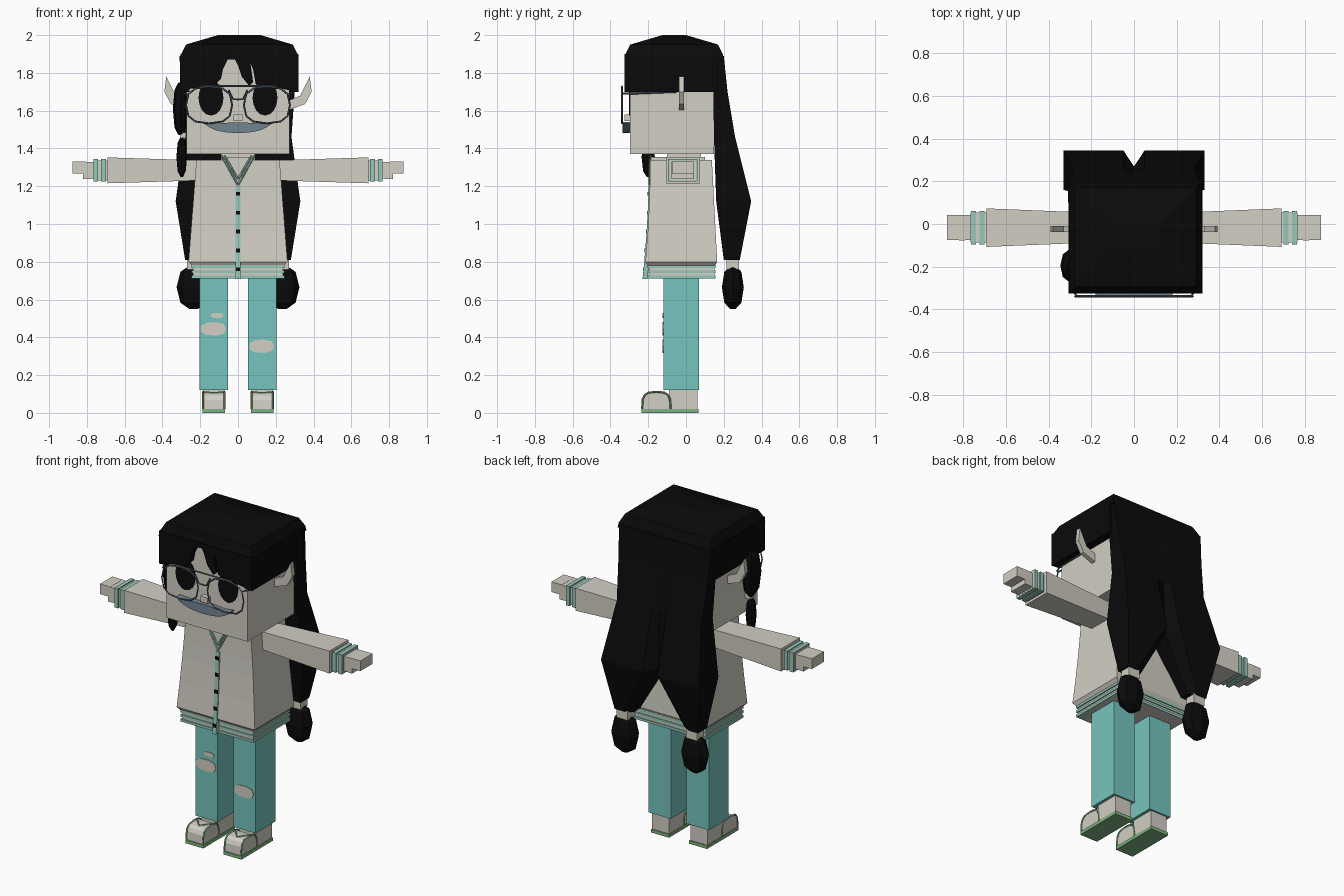
import bpy, bmesh
from math import sin, cos, pi, tau, copysign

cube = bpy.data.objects.get("Cube")
if cube:
    bpy.data.objects.remove(cube, do_unlink=True)


def material(name, *rgb):
    mat = bpy.data.materials.new(name)
    mat.use_nodes = True
    mat.diffuse_color = (*rgb, 1)
    shader = mat.node_tree.nodes["Principled BSDF"]
    shader.inputs["Base Color"].default_value = (*rgb, 1)
    return mat


pale = material("pale skin and cloth", .64, .62, .55)
black = material("black", .003, .003, .003)
teal = material("teal denim", .18, .56, .51)
mint = material("mint trim", .3, .58, .48)
green = material("sandal green", .22, .45, .22)
slate = material("slate moustache", .17, .23, .28)
metal = material("dark spectacle metal", .09, .12, .16)


def add_object(name, data, mat):
    data.materials.append(mat)
    obj = bpy.data.objects.new(name, data)
    bpy.context.collection.objects.link(obj)


def loft(name, mat, rings):
    """Skin a solid through closed rings of points."""
    bm = bmesh.new()
    loops = [[bm.verts.new(point) for point in ring] for ring in rings]
    for lower, upper in zip(loops, loops[1:]):
        for i in range(len(lower)):
            bm.faces.new((lower[i - 1], lower[i], upper[i], upper[i - 1]))
    bm.faces.new(loops[0])
    bm.faces.new(loops[-1])
    bmesh.ops.recalc_face_normals(bm, faces=bm.faces)
    mesh = bpy.data.meshes.new(name)
    bm.to_mesh(mesh)
    bm.free()
    add_object(name, mesh, mat)


def level_ring(z, left, right, front, back):
    return [(left, front, z), (right, front, z), (right, back, z), (left, back, z)]


def upright_ring(x, front, back, low, high):
    return [(x, front, low), (x, back, low), (x, back, high), (x, front, high)]


def box(name, mat, x, half, front, back, low, high):
    loft(name, mat, [level_ring(z, x - half, x + half, front, back) for z in (low, high)])


def plate(name, mat, outline, front, back):
    loft(name, mat, [[(x, y, z) for x, z in outline] for y in (front, back)])


def spindle(name, mat, center, radii):
    """Closed lock of hair, widest in the middle."""
    x, y, z = center
    rx, ry, rz = radii
    rings = []
    for i in range(5):
        swell = .25 + .75 * sin(pi * i / 4)
        height = z + rz * cos(pi * i / 4)
        rings.append([(u, v, height) for u, v in oval(x, y, rx * swell, ry * swell, 8)])
    loft(name, mat, rings)


def tube(name, mat, points, radius=.005, closed=False):
    curve = bpy.data.curves.new(name, "CURVE")
    curve.dimensions = "3D"
    curve.bevel_depth = radius
    curve.bevel_resolution = 0
    curve.use_fill_caps = True
    spline = curve.splines.new("POLY")
    spline.points.add(len(points) - 1)
    for target, point in zip(spline.points, points):
        target.co = (*point, 1)
    spline.use_cyclic_u = closed
    add_object(name, curve, mat)


def soft(value, power):
    return copysign(abs(value) ** power, value)


def oval(x, y, rx, ry, sides=16, power=1):
    """Ellipse points; a power below one squares off the corners."""
    turns = [tau * i / sides for i in range(sides)]
    return [(x + rx * soft(cos(a), power), y + ry * soft(sin(a), power)) for a in turns]


# Head, neck and nose
box("head", pale, 0, .272, -.297, .148, 1.37, 1.88)
box("neck", pale, 0, .09, -.1, .08, 1.3, 1.38)
box("nose", pale, 0, .024, -.325, -.29, 1.545, 1.58)

# Moustache: full in the middle, curling up to thin tips
sections = []
for i in range(-6, 7):
    t = i / 6
    middle = 1.51 + .025 * t ** 4
    half = .004 + .024 * (1 - t * t)
    sections.append(upright_ring(.18 * t, -.335, -.295, middle - half, middle + half))
loft("moustache", slate, sections)

# Eyes, ears and spectacles
lens_y = -.338
ear = [(.26, 1.65), (.33, 1.68), (.38, 1.78), (.39, 1.7), (.355, 1.635), (.26, 1.6)]
for side, s in (("left", 1), ("right", -1)):
    plate(side + "_eye", black, oval(s * .143, 1.668, .066, .094), -.302, -.296)
    plate(side + "_ear", pale, [(s * x, z) for x, z in ear], -.037, -.01)
    rim = oval(s * .153, 1.63, .122, .097, 12, .75)
    tube(side + "_spectacle_rim", metal, [(x, lens_y, z) for x, z in rim], closed=True)
    tube(side + "_spectacle_temple", metal,
         [(s * .27, lens_y, 1.69), (s * .285, -.3, 1.69), (s * .285, -.05, 1.7)])
    tube(side + "_spectacle_bridge", metal,
         [(s * .05, lens_y, 1.71), (s * .025, lens_y, 1.66), (0, lens_y, 1.66)])
tube("spectacle_top_bar", metal, [(s * .2, lens_y, 1.73) for s in (-1, 1)])

# Hair crown stepping in toward the top
middle = .007
crown = []
for z, inset in ((1.87, 0), (1.9, .005), (1.95, .03), (2, .2)):
    half = .313 - inset
    crown.append(level_ring(z, middle - half, middle + half, inset - .325, .2 - inset))
loft("hair_crown", black, crown)

# Fringe with a wide parting and a narrow slit
fringe = [(-.305, 1.9), (-.305, 1.71), (-.13, 1.73), (-.09, 1.77), (-.08, 1.82),
          (-.05, 1.88), (-.02, 1.88), (0, 1.84), (.02, 1.78), (.06, 1.73),
          (.08, 1.75), (.066, 1.85), (.08, 1.82), (.094, 1.74), (.32, 1.7), (.32, 1.9)]
plate("hair_fringe", black, fringe, -.325, -.297)

# Long back hair: sides, tapering tails, ties and tied ends
tail_levels = [(1.89, 0, .31, .1, .2), (1.7, 0, .3, .145, .22), (1.46, 0, .283, .148, .26),
               (1.12, 0, .33, .16, .345), (.81, .17, .28, .2, .285)]
for side, s in (("left", 1), ("right", -1)):
    box(side + "_hair_side", black, middle + s * .288, .025, -.32, .17, 1.7, 1.89)
    rings = []
    for z, inner, outer, front, back in tail_levels:
        crease = back - .8 * max(0, back - .25)
        ring = [(inner, front), (outer, front), (outer, back), (inner + .05, back),
                (inner, crease)]
        rings.append([(s * x, y, z) for x, y in ring])
    loft(side + "_hair_tail", black, rings)
    box(side + "_hair_tie", pale, s * .233, .037, .215, .28, .76, .815)
    spindle(side + "_hair_tail_end", black, (s * .235, .248, .665), (.09, .058, .115))

# Single tied lock beside the face
spindle("side_lock", black, (-.305, -.195, 1.61), (.04, .075, .14))
box("side_lock_tie", pale, -.291, .017, -.215, -.175, 1.455, 1.485)
spindle("side_lock_end", black, (-.298, -.2, 1.355), (.028, .035, .105))


def flare(z):
    """Half width, front and back of the cardigan at a height."""
    t = (1.34 - z) / .54
    return .22 + .042 * t, -.19 - .025 * t * t, .137 + .028 * t


# Cardigan body, tucked in under the flare, and striped hem
levels = (1.34, 1.2, 1.1, .95, .8)
rings = []
for z in levels:
    half, front, back = flare(z)
    rings.append(level_ring(z, -half, half, front, back))
rings.append(level_ring(.77, -.235, .235, -.195, .148))
loft("cardigan_body", pale, rings)
box("collar", pale, 0, .085, -.186, .1, 1.33, 1.355)
box("cardigan_hem", pale, 0, .238, -.197, .15, .712, .785)
for i in range(3):
    low = .712 + .028 * i
    box("hem_stripe", mint, 0, .245, -.203, .156, low, low + .015)

# Button band, buttons and neckline
rings = []
for z in levels[1:] + (.71,):
    front = flare(z)[1]
    rings.append(level_ring(z, -.013, .013, front - .006, front + .02))
loft("button_band", mint, rings)
for i in range(5):
    z = .76 + .1 * i
    front = flare(z)[1]
    box("button", black, 0, .011, front - .01, front, z - .01, z + .01)
for s in (1, -1):
    for gap in (0, .016):
        tube("neckline_trim", mint, [(0, -.194, 1.205 + 2 * gap),
                                     (s * (.066 - gap), -.192, 1.325),
                                     (s * (.088 - gap), -.188, 1.362)])


def arm_part(name, mat, s, start, end, half_start, half_end):
    rings = []
    for x, half in ((start, half_start), (end, half_end)):
        rise = .76 * half
        rings.append(upright_ring(s * x, -.017 - half, half - .017, 1.284 - rise, 1.284 + rise))
    loft(name, mat, rings)


def toe_arch(x, grow):
    """Rounded arch over the toes, seen from the side."""
    turns = [pi * i / 8 for i in range(9)]
    return [(x, -.157 + (.072 + grow) * soft(cos(a), .6),
             .02 + (.088 + grow) * abs(sin(a)) ** .6) for a in turns]


for side, s in (("left", 1), ("right", -1)):
    # Sleeve, striped cuff and stepped hand
    arm_part(side + "_sleeve", pale, s, .2, .69, .07, .09)
    arm_part(side + "_cuff", pale, s, .68, .765, .07, .07)
    for x in (.7, .74):
        arm_part(side + "_cuff_stripe", mint, s, x, x + .024, .078, .078)
    arm_part(side + "_palm", pale, s, .76, .82, .058, .06)
    box(side + "_fingers", pale, s * .84, .035, -.075, .042, 1.268, 1.33)

    # Trouser leg, foot and sandal
    x = s * .128
    box(side + "_trouser_leg", teal, x, .075, -.12, .07, .12, .74)
    box(side + "_heel", pale, x, .057, -.09, .06, .02, .122)
    loft(side + "_toes", pale, [toe_arch(x + d, 0) for d in (-.055, .055)])
    box(side + "_sandal_sole", green, x, .06, -.236, .066, 0, .02)
    for d in (-.057, .057):
        tube(side + "_sandal_strap", green, toe_arch(x + d, .004))
    tube(side + "_sandal_thong", green,
         [(x - .057, -.13, .11), (x, -.19, .105), (x + .057, -.13, .11)])

# Rips in the trousers
for name, x, z, wide, tall in (("right_knee_rip", -.13, .445, .068, .036),
                               ("right_small_rip", -.11, .516, .035, .014),
                               ("left_knee_rip", .125, .353, .066, .036)):
    plate(name, pale, oval(x, z, wide, tall, 9, .8), -.124, -.118)
